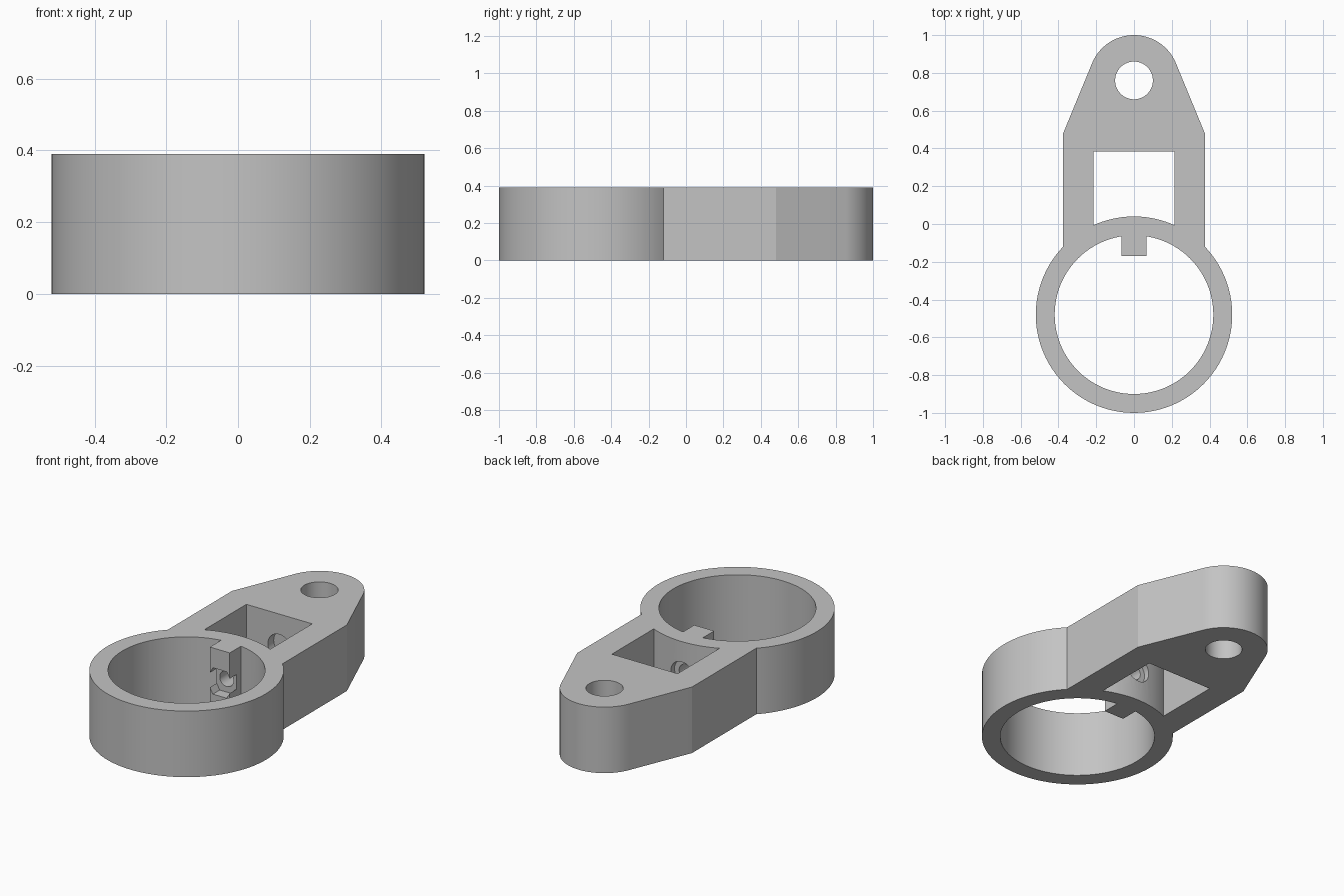
import bpy, bmesh, math
from mathutils import Matrix, Vector

H = 0.39                 # overall thickness
RING_Y, PIN_Y = -0.48, 0.76
TIP_R = 0.24

cube = bpy.data.objects.get("Cube")
if cube:
    bpy.data.objects.remove(cube, do_unlink=True)

grey = bpy.data.materials.new("plain grey")
grey.use_nodes = True
grey.diffuse_color = (0.55, 0.55, 0.55, 1)
grey.node_tree.nodes["Principled BSDF"].inputs["Base Color"].default_value = (0.55, 0.55, 0.55, 1)


def make(name, bm):
    bmesh.ops.recalc_face_normals(bm, faces=bm.faces)
    mesh = bpy.data.meshes.new(name)
    bm.to_mesh(mesh)
    bm.free()
    mesh.materials.append(grey)
    obj = bpy.data.objects.new(name, mesh)
    bpy.context.collection.objects.link(obj)
    return obj


def prism(name, points, z0=0.0, z1=H):
    """Extrude a closed outline upwards."""
    bm = bmesh.new()
    face = bm.faces.new([bm.verts.new((x, y, z0)) for x, y in points])
    ext = bmesh.ops.extrude_face_region(bm, geom=[face])["geom"]
    bmesh.ops.translate(bm, vec=(0, 0, z1 - z0),
                        verts=[v for v in ext if isinstance(v, bmesh.types.BMVert)])
    return make(name, bm)


def box(name, half_x, y0, y1, z0=0.0, z1=H):
    return prism(name, [(-half_x, y0), (half_x, y0), (half_x, y1), (-half_x, y1)], z0, z1)


def disc(name, radius, y, sides, z0=0.0, z1=H):
    turn = [math.tau * i / sides for i in range(sides)]
    return prism(name, [(radius * math.cos(a), y + radius * math.sin(a)) for a in turn], z0, z1)


def bore_along_y(name, radius, y0, y1, sides):
    """Round or hexagonal cutter lying along y at mid height."""
    obj = disc(name, radius, 0, sides, 0, y1 - y0)
    obj.data.transform(Matrix.Translation(Vector((0, y1, H / 2))) @ Matrix.Rotation(math.pi / 2, 4, "X"))
    return obj


def combine(body, other, operation):
    mod = body.modifiers.new(other.name, "BOOLEAN")
    mod.operation, mod.object, mod.solver = operation, other, "EXACT"
    bpy.context.view_layer.objects.active = body
    bpy.ops.object.modifier_apply(modifier=mod.name)
    bpy.data.objects.remove(other, do_unlink=True)


# Arm: straight sides tapering tangentially into a rounded tip
corner = Vector((0.375, 0.48 - PIN_Y))
start = math.atan2(corner.y, corner.x) + math.acos(TIP_R / corner.length)
arc = [start + (math.pi - 2 * start) * i / 40 for i in range(41)]
outline = [(-0.375, 0.48), (-0.375, RING_Y), (0.375, RING_Y), (0.375, 0.48)]
outline += [(TIP_R * math.cos(a), PIN_Y + TIP_R * math.sin(a)) for a in arc]
bracket = prism("clamp_bracket", outline)

# Window and pin hole through the arm
combine(bracket, box("window", 0.215, -0.1, 0.385, -0.1, H + 0.1), "DIFFERENCE")
combine(bracket, disc("pin_hole", 0.1, PIN_Y, 48, -0.1, H + 0.1), "DIFFERENCE")

# Ring with an inward key
combine(bracket, disc("ring", 0.52, RING_Y, 96), "UNION")
combine(bracket, disc("ring_bore", 0.42, RING_Y, 96, -0.1, H + 0.1), "DIFFERENCE")
combine(bracket, box("key", 0.065, -0.17, -0.02), "UNION")

# Nut pocket, screw hole and screw head recess
combine(bracket, bore_along_y("nut_pocket", 0.09, -0.25, -0.106, 6), "DIFFERENCE")
combine(bracket, bore_along_y("screw_hole", 0.045, -0.2, 0.1, 32), "DIFFERENCE")
combine(bracket, bore_along_y("head_recess", 0.075, 0.0, 0.44, 32), "DIFFERENCE")

bpy.ops.object.select_all(action="DESELECT")
bracket.select_set(True)
bpy.context.view_layer.objects.active = bracket
bpy.ops.object.shade_smooth_by_angle(angle=math.radians(20))
